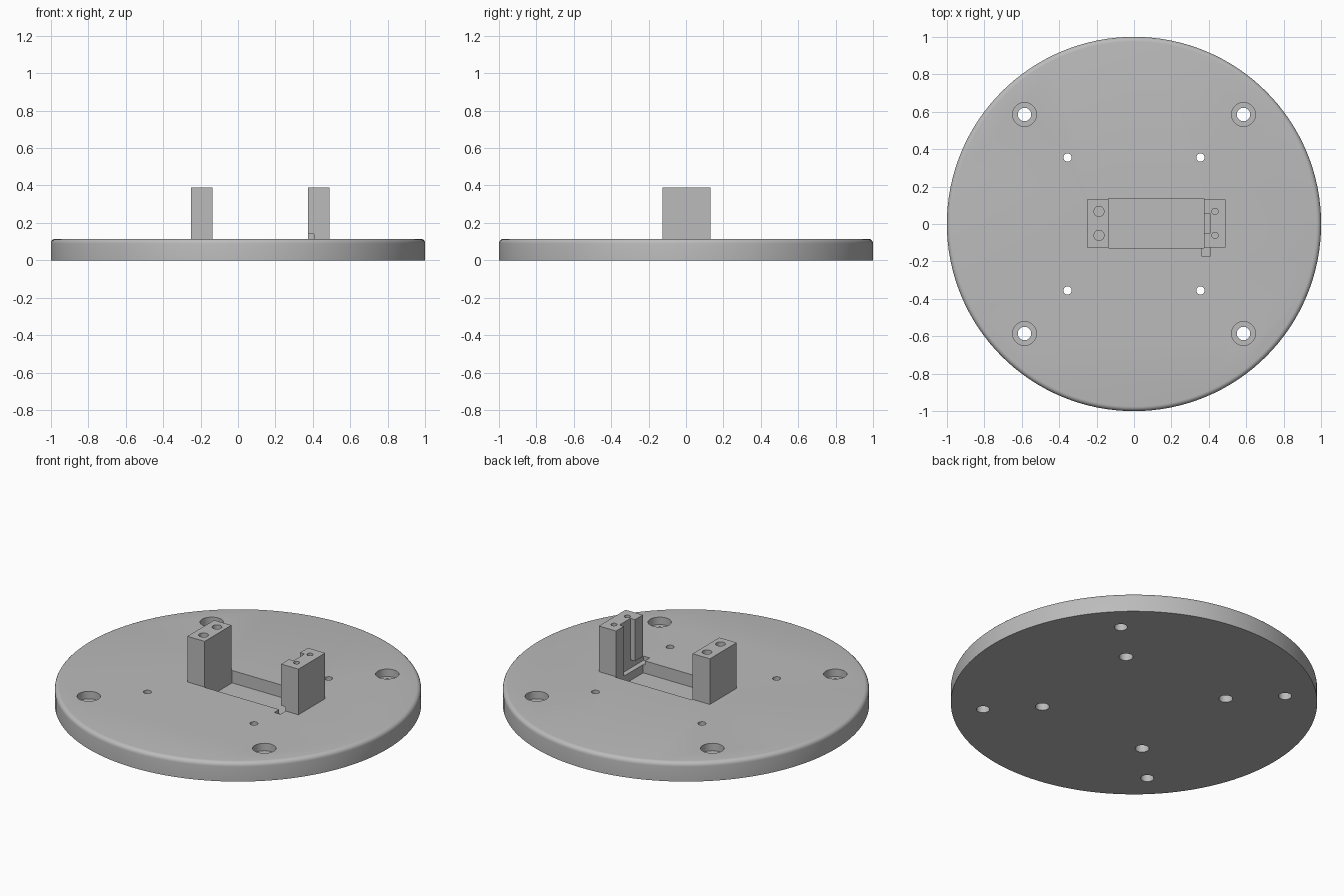
import bpy, bmesh, math
from mathutils import Matrix, Vector

cube = bpy.data.objects.get("Cube")
if cube:
    bpy.data.objects.remove(cube, do_unlink=True)

grey = bpy.data.materials.new("light grey")
grey.use_nodes = True
grey.diffuse_color = (0.5, 0.5, 0.5, 1)
grey.node_tree.nodes["Principled BSDF"].inputs["Base Color"].default_value = (0.5, 0.5, 0.5, 1)

PLATE_TOP = 0.115
POST_TOP = 0.39


def add_object(name, bm):
    mesh = bpy.data.meshes.new(name)
    bm.to_mesh(mesh)
    bm.free()
    mesh.materials.append(grey)
    obj = bpy.data.objects.new(name, mesh)
    bpy.context.collection.objects.link(obj)
    return obj


def box(name, x, y, z):
    bm = bmesh.new()
    size = Vector((x[1] - x[0], y[1] - y[0], z[1] - z[0]))
    mid = Vector((sum(x), sum(y), sum(z))) / 2
    bmesh.ops.create_cube(bm, size=1, matrix=Matrix.Translation(mid) @ Matrix.Diagonal((*size, 1)))
    return add_object(name, bm)


def cylinder(name, x, y, radius, z, sides=32):
    bm = bmesh.new()
    bmesh.ops.create_cone(bm, cap_ends=True, segments=sides, radius1=radius, radius2=radius,
                          depth=z[1] - z[0], matrix=Matrix.Translation((x, y, sum(z) / 2)))
    return add_object(name, bm)


# Round base plate with a softened upper rim
plate = cylinder("base_plate", 0, 0, 1, (0, PLATE_TOP), 128)
bm = bmesh.new()
bm.from_mesh(plate.data)
rim = [e for e in bm.edges if all(v.co.z > 0.1 for v in e.verts)]
bmesh.ops.bevel(bm, geom=rim, offset=0.025, segments=5, profile=0.5, affect='EDGES')
bm.to_mesh(plate.data)
bm.free()

helpers = []


def combine(helper, operation='DIFFERENCE'):
    helper.hide_render = True
    helpers.append(helper)
    mod = plate.modifiers.new(helper.name, 'BOOLEAN')
    mod.operation = operation
    mod.solver = 'EXACT'
    mod.object = helper


# Two upright mounting posts
combine(box("left_post", (0.375, 0.49), (-0.125, 0.13), (0.06, POST_TOP)), 'UNION')
combine(box("right_post", (-0.25, -0.135), (-0.125, 0.13), (0.06, POST_TOP)), 'UNION')

# Recess between the posts, upright slot and cable channel
combine(box("recess_cutter", (-0.135, 0.375), (-0.128, 0.137), (0.04, 0.5)))
combine(box("slot_cutter", (0.36, 0.405), (-0.05, 0.055), (0.09, 0.5)))
combine(box("channel_cutter", (0.364, 0.405), (-0.175, 0.0), (0.09, 0.14)))

# Blind screw holes in the post tops
for x, radius in ((-0.187, 0.027), (0.433, 0.017)):
    for y in (-0.061, 0.067):
        combine(cylinder("post_hole_cutter", x, y, radius, (0.17, 0.5)))

# Plate holes: outer ones counterbored above, inner ones below
for sx in (-1, 1):
    for sy in (-1, 1):
        x, y = sx * 0.585, sy * 0.585
        combine(cylinder("outer_hole_cutter", x, y, 0.036, (-0.1, 0.3)))
        combine(cylinder("outer_counterbore_cutter", x, y, 0.064, (0.07, 0.3)))
        x, y = sx * 0.355, sy * 0.355
        combine(cylinder("inner_hole_cutter", x, y, 0.022, (-0.1, 0.3)))
        combine(cylinder("inner_counterbore_cutter", x, y, 0.038, (-0.1, 0.05)))

# Bake the solid, drop the helpers, then shade with sharp edges
bpy.context.view_layer.update()
graph = bpy.context.evaluated_depsgraph_get()
solid = bpy.data.meshes.new_from_object(plate.evaluated_get(graph))
plate.modifiers.clear()
plate.data = solid
for helper in helpers:
    bpy.data.objects.remove(helper, do_unlink=True)
solid.materials.clear()
solid.materials.append(grey)
solid.polygons.foreach_set("material_index", [0] * len(solid.polygons))

bpy.ops.object.select_all(action='DESELECT')
plate.select_set(True)
bpy.context.view_layer.objects.active = plate
bpy.ops.object.shade_smooth_by_angle(angle=math.radians(30))
plate.name = "servo_base_plate"
